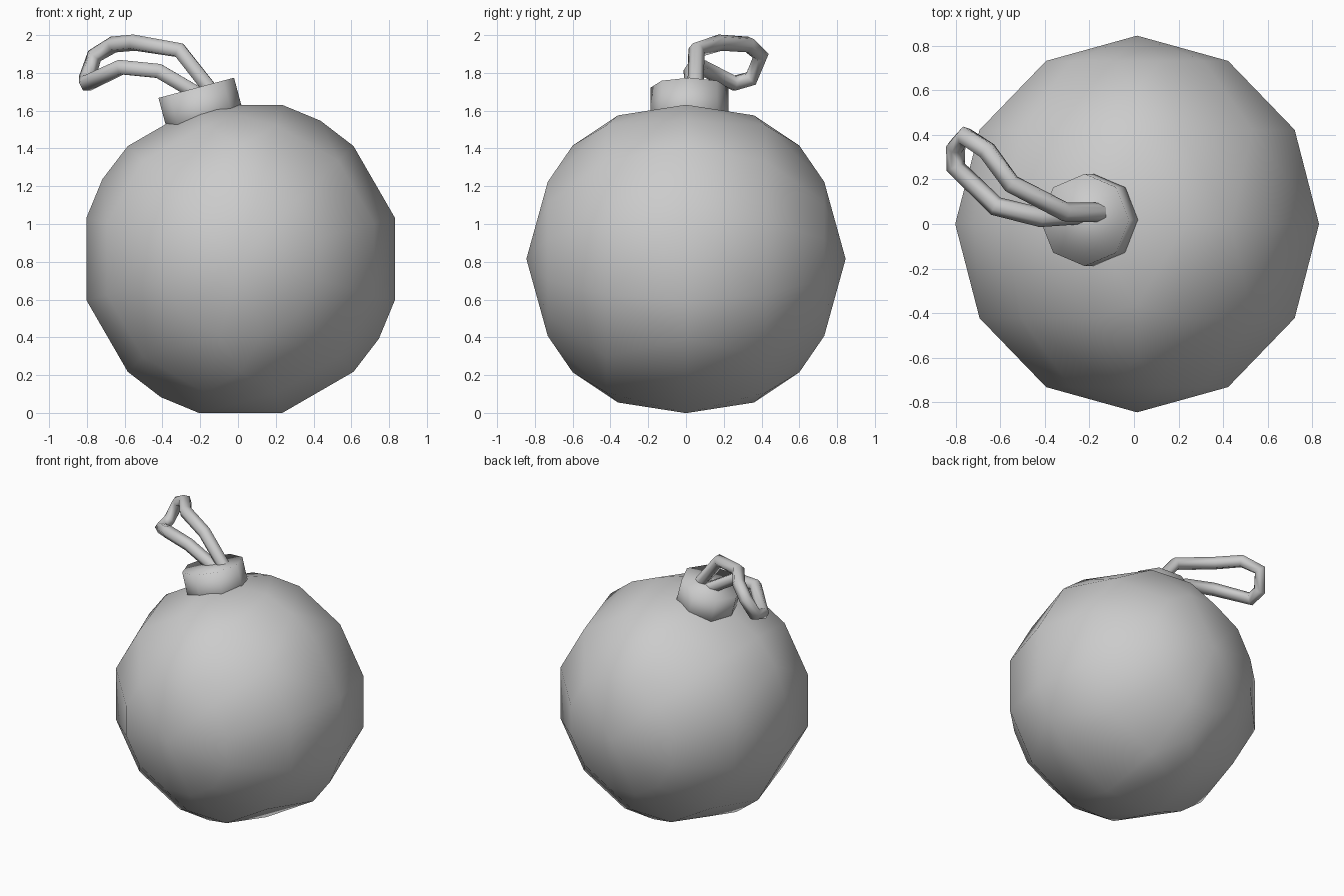
import bpy
import bmesh
from math import radians
from mathutils import Matrix, Vector

default_cube = bpy.data.objects.get("Cube")
if default_cube:
    bpy.data.objects.remove(default_cube, do_unlink=True)

grey = bpy.data.materials.new("plain grey")
grey.use_nodes = True
grey.diffuse_color = (0.6, 0.6, 0.6, 1)
grey.node_tree.nodes["Principled BSDF"].inputs["Base Color"].default_value = grey.diffuse_color


def add_object(name, data):
    obj = bpy.data.objects.new(name, data)
    data.materials.append(grey)
    bpy.context.collection.objects.link(obj)
    return obj


def mesh_object(name, bm):
    bmesh.ops.recalc_face_normals(bm, faces=bm.faces)
    for face in bm.faces:
        face.smooth = True
    mesh = bpy.data.meshes.new(name)
    bm.to_mesh(mesh)
    bm.free()
    return add_object(name, mesh)


# Ball: hull around twelve-sided rings on a lying axis, with a few raised points
radius = 0.845
bm = bmesh.new()
for latitude in (-60, -30, 0, 30, 60):
    start = Matrix.Rotation(radians(latitude), 3, 'Z') @ Vector((radius, 0, 0))
    for step in range(12):
        bm.verts.new(Matrix.Rotation(radians(15 + 30 * step), 3, 'Y') @ start)
for quarter in range(4):
    spin = Matrix.Rotation(radians(-60 - 90 * quarter), 3, 'Y')
    bm.verts.new(spin @ Vector((radius, 0, 0)))
for side in (-1, 1):
    bm.verts.new((0, side * radius, 0))
    for end in (-1, 1):
        bm.verts.new((0, side * 0.6, end * 0.6))
        bm.verts.new((0, side * 0.36, end * 0.76))
bmesh.ops.convex_hull(bm, input=bm.verts[:])
ball = mesh_object("ball", bm)
ball.location = (0.014, 0, 0.815)

# Cap: short eight-sided collar leaning to one side
bm = bmesh.new()
bmesh.ops.create_cone(bm, cap_ends=True, segments=8, radius1=0.207, radius2=0.207, depth=0.24)
cap = mesh_object("cap", bm)
cap.rotation_euler = (0, radians(-15), 0)
cap.location = (-0.19, 0.018, 1.605)

# Hanging loop: a cord that leaves the cap and returns to it
path = [
    (-0.09, 0.05, 1.64), (-0.31, 0.055, 1.92), (-0.55, 0.18, 1.96),
    (-0.66, 0.33, 1.95), (-0.76, 0.395, 1.89), (-0.80, 0.345, 1.77),
    (-0.80, 0.255, 1.745), (-0.62, 0.08, 1.83), (-0.42, 0.03, 1.81),
    (-0.13, 0.05, 1.64),
]
curve = bpy.data.curves.new("hanging_loop", 'CURVE')
curve.dimensions = '3D'
curve.bevel_depth = 0.044
curve.bevel_resolution = 1
curve.use_fill_caps = True
spline = curve.splines.new('POLY')
spline.points.add(len(path) - 1)
for point, co in zip(spline.points, path):
    point.co = (*co, 1)
spline.use_smooth = True
add_object("hanging_loop", curve)
